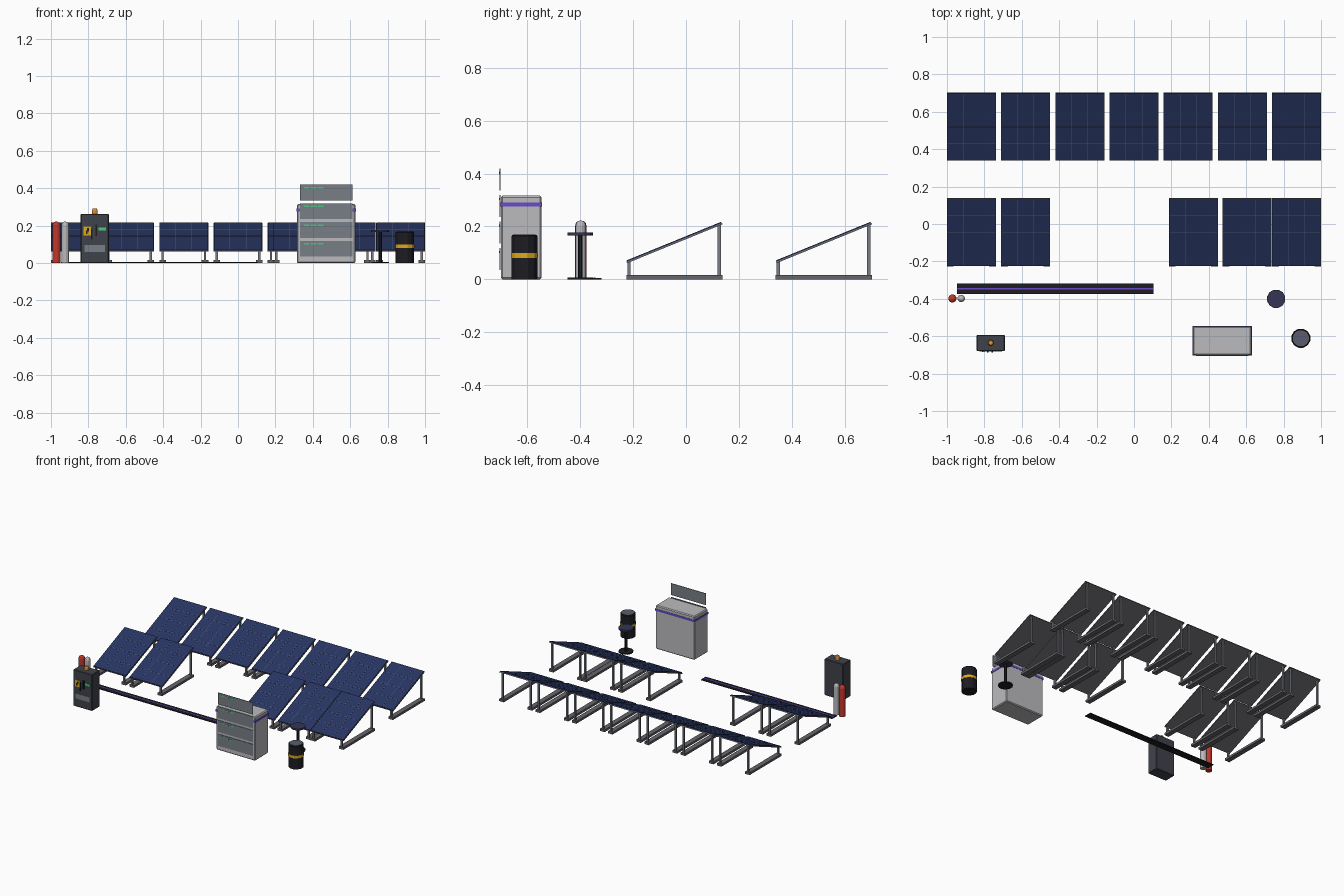
import bpy, math
from mathutils import Matrix, Vector

if "Cube" in bpy.data.objects:
    bpy.data.objects.remove(bpy.data.objects["Cube"])


def mat(name, r, g, b):
    m = bpy.data.materials.new(name)
    m.diffuse_color = (r, g, b, 1)
    m.use_nodes = True
    m.node_tree.nodes["Principled BSDF"].inputs["Base Color"].default_value = m.diffuse_color
    return m


CELL = mat("cell_blue", 0.02, 0.035, 0.12)
LINE = mat("cell_line", 0.09, 0.12, 0.23)
STEEL = mat("steel", 0.13, 0.13, 0.15)
BACK = mat("panel_back", 0.16, 0.16, 0.17)
LIGHT = mat("light_grey", 0.5, 0.5, 0.52)
SLATE = mat("slate", 0.19, 0.21, 0.24)
DARK = mat("dark_grey", 0.05, 0.055, 0.07)
BLACK = mat("near_black", 0.012, 0.012, 0.016)
PURPLE = mat("purple", 0.14, 0.07, 0.6)
GREEN = mat("green", 0.06, 0.6, 0.2)
YELLOW = mat("yellow", 0.75, 0.4, 0.01)
ORANGE = mat("orange", 0.75, 0.28, 0.04)
RED = mat("red", 0.55, 0.04, 0.025)
LID = mat("lid_grey", 0.1, 0.11, 0.15)
TOP = mat("table_top", 0.035, 0.035, 0.09)


def box(name, x, y, z, m, frame=None, bevel=0):
    """Box from (min, max) ranges, optionally placed in a tilted frame."""
    r = (x, y, z)
    c = Vector([(a + b) / 2 for a, b in r])
    s = [b - a for a, b in r]
    bpy.ops.mesh.primitive_cube_add(size=1)
    o = bpy.context.object
    o.name = name
    o.data.transform(Matrix.Translation(c) @ Matrix.Diagonal((*s, 1)))
    if frame:
        o.data.transform(frame)
    o.data.materials.append(m)
    if bevel:
        b = o.modifiers.new("bevel", "BEVEL")
        b.width, b.segments = bevel, 1
    return o


def lathe(name, x, y, profile, m, sides=12):
    """Revolve an (r, z) profile about a vertical axis, capped at both ends."""
    verts, faces = [], []
    for r, z in profile:
        for i in range(sides):
            a = 2 * math.pi * (i + 0.5) / sides
            verts.append((x + r * math.cos(a), y + r * math.sin(a), z))
    for k in range(len(profile) - 1):
        for i in range(sides):
            j = (i + 1) % sides
            faces.append((k * sides + i, k * sides + j, (k + 1) * sides + j, (k + 1) * sides + i))
    faces.append(tuple(reversed(range(sides))))
    faces.append(tuple(range(len(verts) - sides, len(verts))))
    me = bpy.data.meshes.new(name)
    me.from_pydata(verts, [], faces)
    me.materials.append(m)
    o = bpy.data.objects.new(name, me)
    bpy.context.collection.objects.link(o)
    return o


# Tilted solar panel on its two-legged rack
TILT = math.atan2(0.148, 0.363)
W, L = 0.131, 0.195


def solar_panel(x, y):
    f = Matrix.Translation((x, y, 0.139)) @ Matrix.Rotation(TILT, 4, "X")
    box("panel_back", (-W, W), (-L, L), (-0.005, 0.001), BACK, f)
    box("panel_cells", (-W + .002, W - .002), (-L + .002, L - .002), (0.001, 0.005), CELL, f)
    for k in (-1, 1):
        c = k * W / 3
        box("cell_column_line", (c - .001, c + .001), (-L + .004, L - .004), (0.004, 0.0056), LINE, f)
    for k in (-1, 0, 1):
        c = k * L / 2
        box("cell_row_line", (-W + .004, W - .004), (c - .001, c + .001), (0.004, 0.0056), LINE, f)
    for s in (-1, 1):
        c = x + s * 0.113
        box("rack_rail", (c - .018, c + .018), (y - .182, y + .182), (0, 0.016), STEEL)
        box("front_leg", (c - .006, c + .006), (y - .178, y - .166), (0.014, 0.066), SLATE)
        box("rear_leg", (c - .006, c + .006), (y + .164, y + .176), (0.014, 0.206), SLATE)


for i in range(7):
    solar_panel(-0.87 + 0.29 * i, 0.521)
for px in (-0.87, -0.58, 0.317, 0.605, 0.869):
    solar_panel(px, -0.044)

# Battery cabinet with a column of module fronts
box("cabinet_body", (0.315, 0.627), (-0.70, -0.547), (0, 0.316), LIGHT, bevel=0.006)
box("cabinet_band", (0.312, 0.63), (-0.702, -0.545), (0.276, 0.291), PURPLE)
for i in range(4):
    z = 0.035 + 0.1 * i
    box("battery_module_front", (0.332, 0.612), (-0.705, -0.701), (z, z + 0.084), SLATE)
    for k in range(3):
        x = 0.352 + 0.038 * k
        box("module_light", (x, x + 0.03), (-0.7065, -0.704), (z + 0.064, z + 0.072), GREEN)

# Inverter box with label, display, vents, cables and beacon
box("inverter_box", (-0.842, -0.69), (-0.68, -0.593), (0, 0.263), DARK, bevel=0.004)
box("warning_plate", (-0.825, -0.785), (-0.683, -0.679), (0.147, 0.195), YELLOW)
f = Matrix.Translation((-0.805, 0, 0.171))
for dx, dz in ((0.004, 0.007), (-0.004, -0.007)):
    box("warning_mark", (dx - .005, dx + .005), (-0.685, -0.682), (dz - .009, dz + .009), BLACK, f)
box("display", (-0.745, -0.705), (-0.683, -0.679), (0.174, 0.19), GREEN)
box("lower_vent", (-0.82, -0.71), (-0.683, -0.679), (0.06, 0.098), SLATE)
for x, z0 in ((-0.783, 0.125), (-0.757, 0.145)):
    box("switch_handle", (x - .004, x + .004), (-0.688, -0.679), (z0, z0 + 0.06), BLACK)
lathe("beacon", -0.766, -0.635, [(0.016, 0.262), (0.016, 0.282), (0.012, 0.291)], ORANGE)

# Gas cylinders
for name, x, r, m in (("red_cylinder", -0.971, 0.022, RED), ("grey_cylinder", -0.924, 0.02, LIGHT)):
    lathe(name, x, -0.398, [(r, 0), (r, 0.203), (r * .87, 0.213), (r * .5, 0.22), (r * .1, 0.222)], m)

# Cable channel lying on the ground
box("cable_channel", (-0.945, 0.104), (-0.373, -0.319), (0, 0.005), BLACK)
box("channel_strip", (-0.945, 0.104), (-0.35, -0.342), (0.004, 0.006), PURPLE)

# Pedestal table
lathe("pedestal_base", 0.76, -0.4, [(0.049, 0), (0.049, 0.007)], BLACK)
lathe("pedestal_post", 0.76, -0.4, [(0.01, 0.006), (0.01, 0.168)], BLACK, 8)
lathe("pedestal_top", 0.76, -0.4, [(0.05, 0.165), (0.05, 0.177)], TOP)

# Drum with band and lid
lathe("drum", 0.892, -0.611, [(0.051, 0), (0.051, 0.163), (0.047, 0.168)], BLACK)
lathe("drum_band", 0.892, -0.611, [(0.0525, 0.08), (0.0525, 0.099)], YELLOW)
lathe("drum_lid", 0.892, -0.611, [(0.044, 0.165), (0.044, 0.17)], LID)
